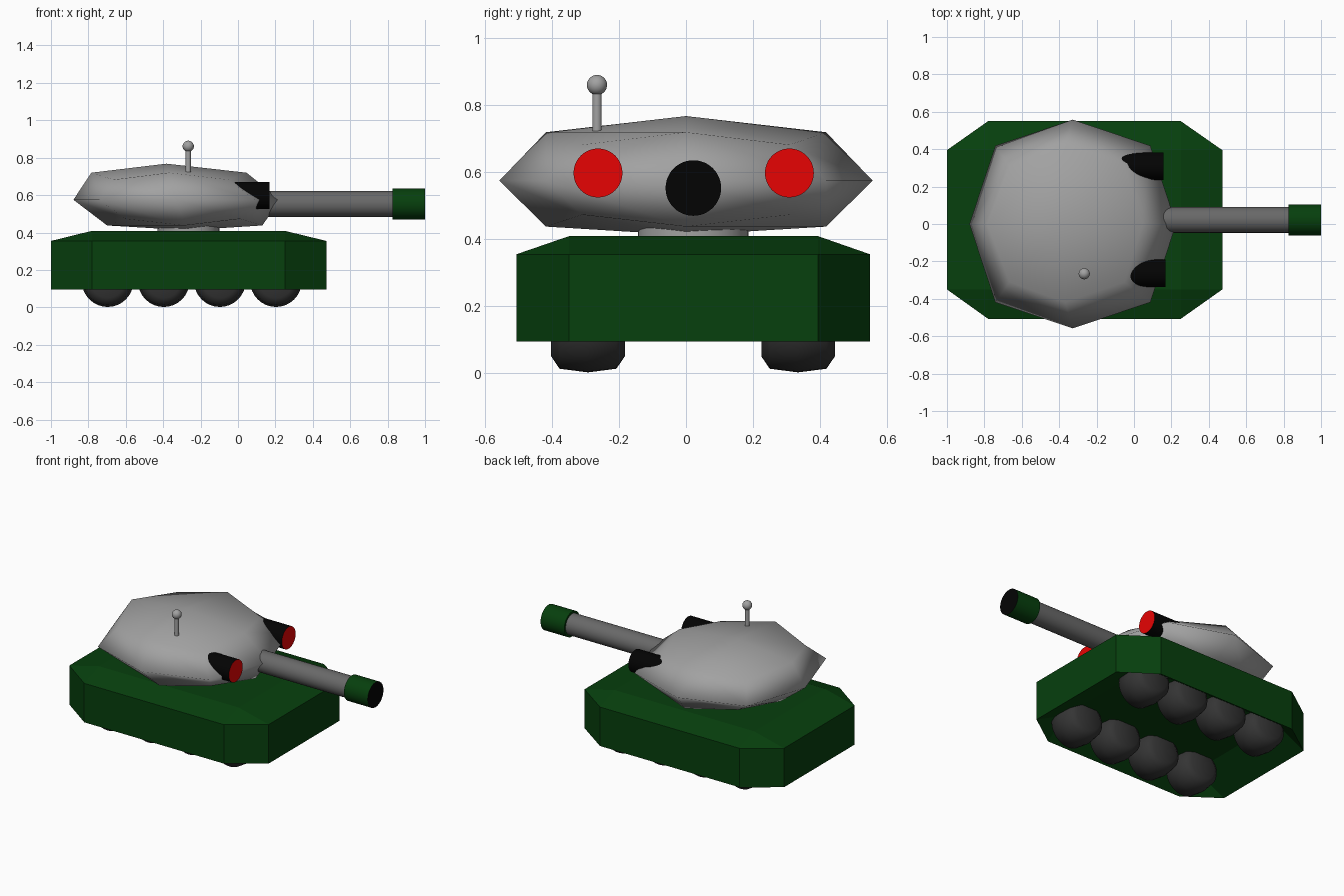
import bpy, bmesh
from math import pi, radians
from mathutils import Matrix, Vector

if "Cube" in bpy.data.objects:
    bpy.data.objects.remove(bpy.data.objects["Cube"])


def material(name, rgb):
    m = bpy.data.materials.new(name)
    m.diffuse_color = (*rgb, 1)
    m.use_nodes = True
    m.node_tree.nodes["Principled BSDF"].inputs["Base Color"].default_value = m.diffuse_color
    return m


GREEN = material("green", (0.002, 0.05, 0.004))
BLACK = material("black", (0.001, 0.001, 0.001))
RUBBER = material("rubber", (0.035, 0.035, 0.035))
STEEL = material("steel", (0.14, 0.14, 0.14))
GREY = material("grey", (0.36, 0.36, 0.36))
RED = material("red", (0.8, 0.001, 0.001))


def finish(bm, name, mats=(), angle=None):
    bmesh.ops.recalc_face_normals(bm, faces=bm.faces[:])
    me = bpy.data.meshes.new(name)
    bm.to_mesh(me)
    bm.free()
    for m in mats:
        me.materials.append(m)
    ob = bpy.data.objects.new(name, me)
    bpy.context.collection.objects.link(ob)
    if angle:
        bpy.ops.object.select_all(action='DESELECT')
        ob.select_set(True)
        bpy.context.view_layer.objects.active = ob
        bpy.ops.object.shade_smooth_by_angle(angle=radians(angle))
    return ob


def rod(name, start, end, r, mats=(), n=48):
    """Cylinder between two points; a second material goes on the end cap."""
    a, b = Vector(start), Vector(end)
    d = b - a
    rot = d.to_track_quat('Z', 'Y').to_matrix().to_4x4()
    bm = bmesh.new()
    bmesh.ops.create_cone(bm, cap_ends=True, segments=n, radius1=r, radius2=r,
                          depth=d.length, matrix=Matrix.Translation((a + b) / 2) @ rot)
    if len(mats) > 1:
        for f in bm.faces:
            if len(f.verts) > 4 and (f.calc_center_median() - b).length < 1e-4:
                f.material_index = 1
    return finish(bm, name, mats, 35)


# Hull: chamfered outline, sloped deck on top, recess underneath
X0, X1, X2, X3 = -1.0, -0.78, 0.25, 0.472
Y0, Y1, Y2, Y3 = -0.507, -0.35, 0.395, 0.55
outline = [(X3, Y1), (X3, Y2), (X2, Y3), (X1, Y3), (X0, Y2), (X0, Y1), (X1, Y0), (X2, Y0)]
inner = [(X2, Y1), (X2, Y2), (X1, Y2), (X1, Y1)]
bm = bmesh.new()
low = [bm.verts.new((x, y, 0.095)) for x, y in outline]
high = [bm.verts.new((x, y, 0.355)) for x, y in outline]
for i in range(8):
    j = (i + 1) % 8
    bm.faces.new((low[i], low[j], high[j], high[i]))
for ring, z in ((low, 0.205), (high, 0.409)):
    cap = [bm.verts.new((x, y, z)) for x, y in inner]
    bm.faces.new(cap)
    for k in range(4):
        a, b, c = ring[2 * k], ring[2 * k + 1], ring[(2 * k + 2) % 8]
        n = cap[(k + 1) % 4]
        bm.faces.new((a, b, n, cap[k]))
        bm.faces.new((b, c, n))
finish(bm, "hull", [GREEN])

# Wheels: rounded drums spun about the y axis
profile = [(-0.11, 0), (-0.11, 0.09), (-0.085, 0.127), (0, 0.138),
           (0.085, 0.127), (0.11, 0.09), (0.11, 0)]
for side, wy in (("left", -0.293), ("right", 0.335)):
    for i in range(4):
        bm = bmesh.new()
        vs = [bm.verts.new((0, y, r)) for y, r in profile]
        es = [bm.edges.new(p) for p in zip(vs, vs[1:])]
        bmesh.ops.spin(bm, geom=vs + es, cent=(0, 0, 0), axis=(0, 1, 0),
                       angle=2 * pi, steps=32)
        bmesh.ops.remove_doubles(bm, verts=bm.verts[:], dist=1e-4)
        bmesh.ops.translate(bm, verts=bm.verts[:], vec=(-0.697 + 0.3 * i, wy, 0.14))
        finish(bm, f"{side}_wheel_{i + 1}", [RUBBER], 180)

# Turntable
rod("turntable", (-0.265, 0.022, 0.39), (-0.265, 0.022, 0.46), 0.165, [GREY])

# Turret: once-subdivided block, pulled into a leaning faceted ellipsoid
bm = bmesh.new()
bmesh.ops.create_cube(bm, size=2)
bmesh.ops.subdivide_edges(bm, edges=bm.edges[:], cuts=1, use_grid_fill=True)
for v in bm.verts:
    n = sum(abs(c) > 0.5 for c in v.co)
    p = v.co * {1: 1.0, 2: 0.75, 3: 0.556}[n]
    z = 0.575 + (0.193 if p.z > 0 else 0.183) * p.z if p.z > -0.9 else 0.412
    v.co = (-0.327 + 0.553 * p.x - 0.056 * p.z, 0.558 * p.y, z)
finish(bm, "turret", [GREY], 180)

# Gun with muzzle
rod("gun_barrel", (0.0, 0.022, 0.553), (0.84, 0.022, 0.553), 0.069, [STEEL])
rod("muzzle", (0.825, 0.022, 0.553), (1.0, 0.022, 0.553), 0.083, [GREEN, BLACK])

# Headlights
for side, y, x in (("left", -0.263, 0.168), ("right", 0.309, 0.158)):
    rod(f"{side}_headlight", (-0.12, y, 0.598), (x, y, 0.598), 0.073, [BLACK, RED])

# Antenna
rod("antenna_rod", (-0.266, -0.266, 0.68), (-0.266, -0.266, 0.85), 0.014, [GREY], 24)
bm = bmesh.new()
bmesh.ops.create_uvsphere(bm, u_segments=24, v_segments=16, radius=0.03,
                          matrix=Matrix.Translation((-0.266, -0.266, 0.861)))
finish(bm, "antenna_ball", [GREY], 60)
